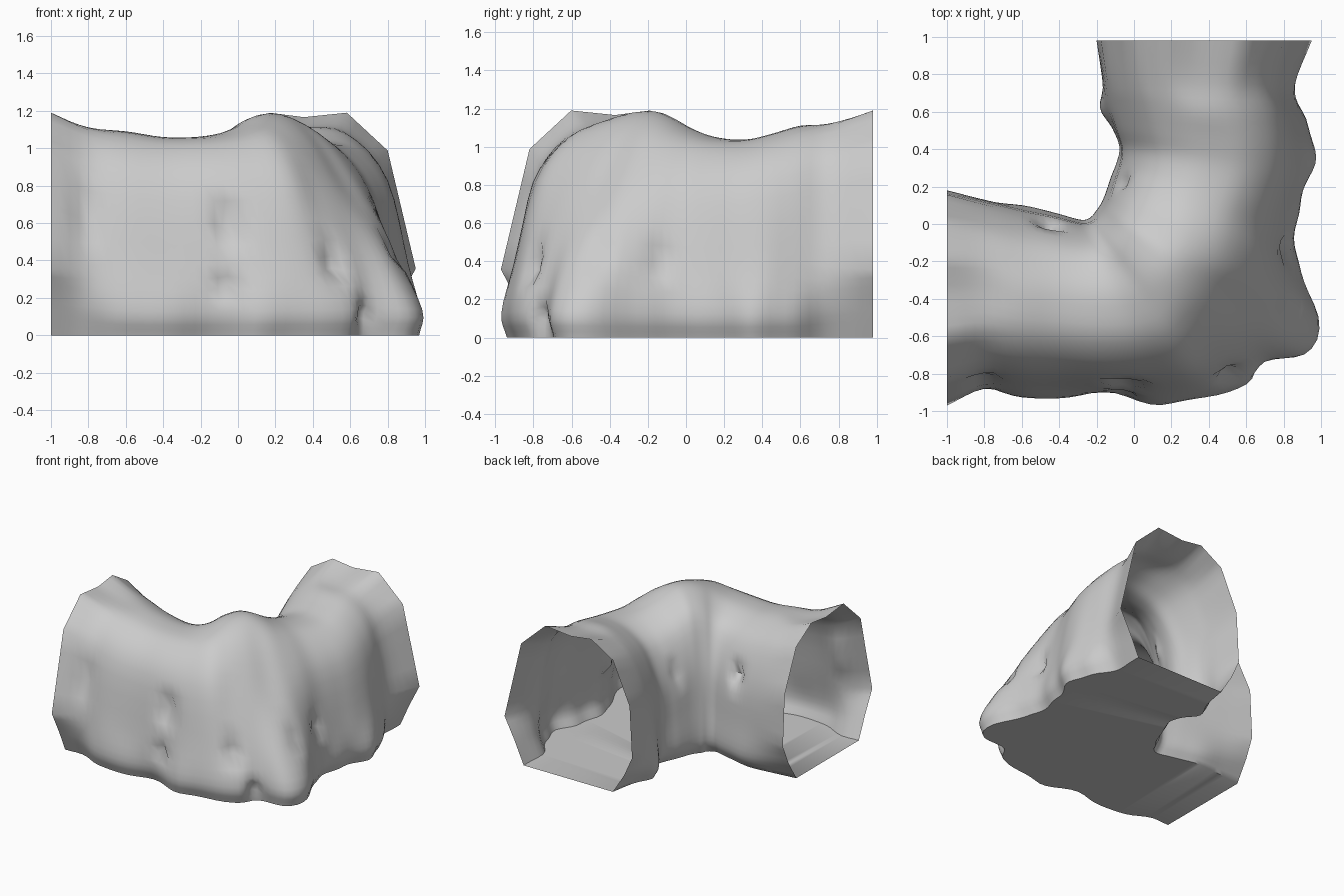
import bpy, bmesh, math
from mathutils import Vector

if "Cube" in bpy.data.objects:
    bpy.data.objects.remove(bpy.data.objects["Cube"])

# Stations along the bend: inner edge x,y / outer edge x,y / roof height
STATIONS = [
    (-1, .18, -1, -.97, 1.19), (-.8, .14, -.8, -.9, 1.12), (-.6, .11, -.6, -.94, 1.09),
    (-.43, .07, -.35, -.92, 1.06), (-.33, .04, -.1, -.9, 1.06), (-.29, .03, .15, -.98, 1.08),
    (-.26, .03, .38, -.92, 1.12), (-.23, .05, .62, -.87, 1.16), (-.21, .08, .69, -.73, 1.18),
    (-.19, .11, .92, -.71, 1.18), (-.17, .15, 1, -.5, 1.15), (-.15, .2, .88, -.25, 1.1),
    (-.13, .26, .86, -.08, 1.06), (-.1, .33, .88, .1, 1.04), (-.08, .41, .94, .25, 1.04),
    (-.12, .51, .98, .4, 1.07), (-.2, .62, .91, .56, 1.11), (-.18, .77, .88, .74, 1.13),
    (-.2, .98, .95, .98, 1.19)]
# Cross-sections (across, height) from inner floor edge over the roof to outer floor edge
END = [(.15, 0), (.06, .14), (0, .27), (.02, .62), (.15, .9), (.32, 1), (.48, .98),
       (.68, 1), (.87, .83), (1, .3), (.92, .15), (.85, 0)]
MID = [(.06, 0), (.01, .1), (.02, .3), (.05, .6), (.17, .86), (.33, .97), (.5, 1),
       (.7, .96), (.87, .77), (.96, .36), (1, .12), (.96, 0)]
CORNER = [(.04, 0), (.01, .1), (.02, .32), (.05, .6), (.13, .86), (.25, .97), (.4, 1),
          (.56, .9), (.73, .66), (.91, .36), (1, .12), (.97, 0)]
# Pits in the rock: position, radius, depth
DENTS = [(-.8, -.87, .68, .06, .15), (-.04, -.86, .58, .07, .12), (-.05, -.88, .25, .05, .14),
         (.52, -.8, .36, .06, .12), (.66, -.74, .1, .06, .08), (.8, -.45, .42, .06, .12),
         (.85, -.14, .42, .06, .12), (-.45, .03, .7, .06, .12), (-.11, .24, .7, .05, .1),
         (.28, -.55, .9, .08, -.03)]
N = len(STATIONS)
STEPS = 4


def spline(pts, steps, tension=1.0):
    """Smooth curve through points; tension 0 gives straight edges."""
    out = []
    for i in range(len(pts) - 1):
        b, c = pts[i], pts[i + 1]
        a = pts[i - 1] if i else b * 2 - c
        d = pts[i + 2] if i + 2 < len(pts) else c * 2 - b
        for k in range(steps):
            t = k / steps
            curve = .5 * (2 * b + (c - a) * t + (2 * a - 5 * b + 4 * c - d) * t * t
                          + (3 * b - a - 3 * c + d) * t ** 3)
            out.append(b.lerp(c, t).lerp(curve, tension))
    return out + [pts[-1]]


def averaged(i, k):
    """Edge point k averaged with its neighbours, for the calmer upper walls."""
    if i < 2 or i > N - 3:
        return Vector(STATIONS[i][k:k + 2])
    return sum((Vector(STATIONS[j][k:k + 2]) for j in (i - 1, i, i + 1)), Vector((0, 0))) / 3


def section(i):
    ix, iy, ox, oy, h = STATIONS[i]
    end = max(0, 1 - min(i, N - 1 - i) / 2)
    corner = math.exp(-((i - 9) / 2.6) ** 2)
    pts = []
    for e, m, c in zip(END, MID, CORNER):
        s, z = Vector(m).lerp(Vector(c), corner).lerp(Vector(e), end)
        calm = min(1, z / .5)
        inner = Vector((ix, iy)).lerp(averaged(i, 0), calm)
        outer = Vector((ox, oy)).lerp(averaged(i, 2), calm)
        p = inner.lerp(outer, s)
        pts.append(Vector((p.x, p.y, z * h)))
    return pts


# Wall and roof grid
columns = list(zip(*[section(i) for i in range(N)]))
rings = list(zip(*[spline(list(c), STEPS) for c in columns]))
bm = bmesh.new()
grid = []
for r, ring in enumerate(rings):
    axis = (ring[0] + ring[-1]) / 2 + Vector((0, 0, .5))
    edge = min(r, len(rings) - 1 - r)
    row = []
    for j, p in enumerate(spline(list(ring), STEPS, min(1, edge / 6))):
        q = p.copy()
        if edge:
            inward = (axis - p).normalized()
            for x, y, z, rad, depth in DENTS:
                d = (p - Vector((x, y, z))).length
                q += inward * depth * math.exp(-(d / rad) ** 2)
            # Scalloped foot of the outer wall
            if j > 6 * STEPS:
                foot = max(0, 1 - p.z / .3) * min(1, edge / 6)
                q += Vector((inward.x, inward.y, 0)) * .018 * foot * math.sin(r * .95)
        q.z = max(0, q.z if p.z > .001 else 0)
        row.append(bm.verts.new(q))
    grid.append(row)
for a, b in zip(grid, grid[1:]):
    for j in range(len(a) - 1):
        bm.faces.new((a[j], b[j], b[j + 1], a[j + 1]))
    # Flat floor strip
    bm.faces.new((a[-1], b[-1], b[0], a[0]))
bmesh.ops.recalc_face_normals(bm, faces=bm.faces)
bm.faces.ensure_lookup_table()
floor = min(bm.faces, key=lambda f: f.calc_center_median().z)
if floor.normal.z > 0:
    bmesh.ops.reverse_faces(bm, faces=bm.faces)

mesh = bpy.data.meshes.new("tunnel_bend")
bm.to_mesh(mesh)
bm.free()
tunnel = bpy.data.objects.new("tunnel_bend", mesh)
bpy.context.collection.objects.link(tunnel)
bpy.context.view_layer.objects.active = tunnel
tunnel.select_set(True)
bpy.ops.object.shade_smooth_by_angle(angle=math.radians(60))
